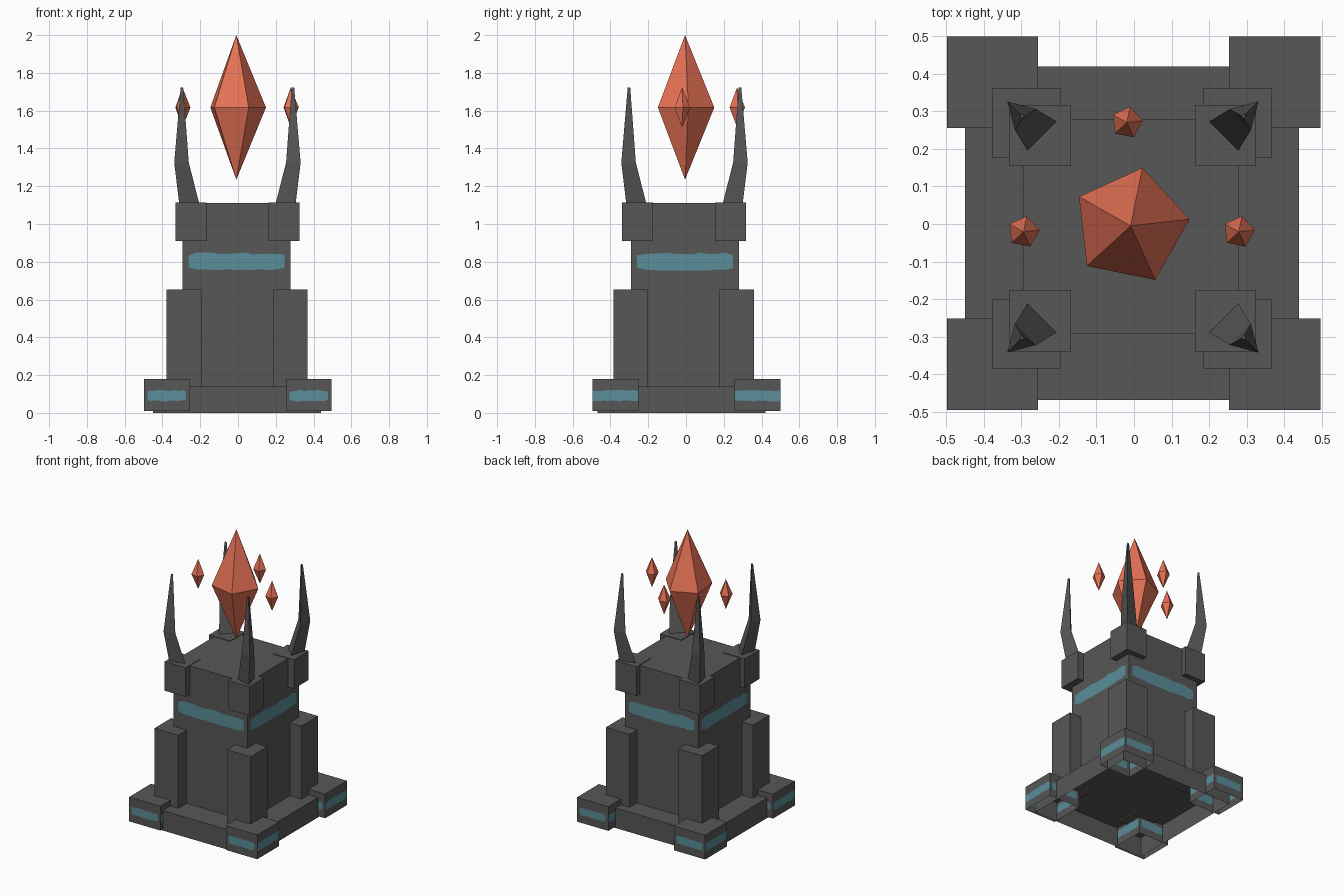
import bpy, bmesh, math, random
from mathutils import Vector

if "Cube" in bpy.data.objects:
    bpy.data.objects.remove(bpy.data.objects["Cube"])

random.seed(4)
CX, CY = -0.003, -0.008      # the stonework's slightly offset axis


def material(name, rgb):
    m = bpy.data.materials.new(name)
    m.diffuse_color = (*rgb, 1)
    m.use_nodes = True
    m.node_tree.nodes["Principled BSDF"].inputs["Base Color"].default_value = m.diffuse_color
    return m


STONE = material("dark stone", (0.095, 0.095, 0.095))
TEAL = material("teal stripe", (0.10, 0.27, 0.32))
CRYSTAL = material("orange crystal", (0.78, 0.165, 0.09))


def finish(name, bm, mats, recalc=True):
    bmesh.ops.remove_doubles(bm, verts=bm.verts, dist=1e-5)
    if recalc:
        bmesh.ops.recalc_face_normals(bm, faces=bm.faces)
    me = bpy.data.meshes.new(name)
    bm.to_mesh(me)
    bm.free()
    for m in mats:
        me.materials.append(m)
    ob = bpy.data.objects.new(name, me)
    bpy.context.collection.objects.link(ob)
    return ob


def box(name, x, y, z, open_bottom=False, stripe=None, margins=(0, 0), cols=12):
    """Box from (min, max) ranges; stripe=(low, high) cuts a ragged teal band
    into all four sides, margins are its end gaps on front/back and left/right."""
    bm = bmesh.new()
    ring = [(x[0], y[0]), (x[1], y[0]), (x[1], y[1]), (x[0], y[1])]

    def face(pts, mat=0):
        bm.faces.new([bm.verts.new(p) for p in pts]).material_index = mat

    face([(*p, z[1]) for p in ring])
    if not open_bottom:
        face([(*p, z[0]) for p in reversed(ring)])
    for i in range(4):
        a, b = Vector(ring[i]), Vector(ring[(i + 1) % 4])
        if not stripe:
            face([(*a, z[0]), (*b, z[0]), (*b, z[1]), (*a, z[1])])
            continue
        gap = margins[i % 2] / (b - a).length
        ts = [gap + (1 - 2 * gap) * k / cols for k in range(cols + 1)]
        if gap:
            ts = [0] + ts + [1]
        wob = (stripe[1] - stripe[0]) * 0.11
        rows = []
        for t in ts:
            p = a.lerp(b, t)
            end = gap and (t < gap + 1e-6 or t > 1 - gap - 1e-6)
            pinch = wob if end else 0
            lo = stripe[0] + random.uniform(0, wob) + pinch
            hi = stripe[1] - random.uniform(0, wob) - pinch
            rows.append([(*p, h) for h in (z[0], lo, hi, z[1])])
        for k in range(len(rows) - 1):
            r, s = rows[k], rows[k + 1]
            outside = gap and k in (0, len(rows) - 2)
            for j in range(3):
                face([r[j], s[j], s[j + 1], r[j + 1]], int(j == 1 and not outside))
    return finish(name, bm, [STONE, TEAL], recalc=False)


def corner_boxes(name, inner, outer, z, c, **kw):
    for sx, xn in ((-1, "left"), (1, "right")):
        for sy, yn in ((-1, "front"), (1, "back")):
            xr = sorted((c[0] + sx * inner, c[0] + sx * outer))
            yr = sorted((c[1] + sy * inner, c[1] + sy * outer))
            box(f"{name}_{yn}_{xn}", xr, yr, z, **kw)


# base slab with its four striped corner blocks (hollow underneath)
box("base_slab", (-0.45, 0.439), (-0.468, 0.42), (0, 0.14), open_bottom=True)
corner_boxes("base_corner", 0.254, 0.497, (0.01, 0.18), (-0.001, 0.002),
             open_bottom=True, stripe=(0.06, 0.122), margins=(0.02, 0))

# tower, buttresses and top corner blocks
box("tower", (-0.294, 0.278), (-0.292, 0.28), (0.14, 1.11),
    stripe=(0.752, 0.85), margins=(0.032, 0.032), open_bottom=True)
corner_boxes("buttress", 0.189, 0.373, (0.13, 0.652), (-0.005, -0.012))
corner_boxes("top_corner", 0.165, 0.328, (0.91, 1.114), (CX, -0.011))


# bent three-sided horns: (offset along each axis, height, radius)
def horn(name, sx, sy):
    bm = bmesh.new()
    rings = []
    for off, z, r in ((0.262, 1.10, 0.064), (0.302, 1.325, 0.046), (0.295, 1.722, 0.008)):
        out = math.atan2(sy, sx)
        rings.append([bm.verts.new((CX + sx * off + r * math.cos(out + k * math.tau / 3),
                                    CY + sy * off + r * math.sin(out + k * math.tau / 3), z))
                      for k in range(3)])
    for lo, hi in zip(rings, rings[1:]):
        for k in range(3):
            n = (k + 1) % 3
            bm.faces.new((lo[k], lo[n], hi[n], hi[k]))
    bm.faces.new(rings[-1])
    bm.faces.new(rings[0][::-1])
    finish(name, bm, [STONE])


for sx, xn in ((-1, "left"), (1, "right")):
    for sy, yn in ((-1, "front"), (1, "back")):
        horn(f"horn_{yn}_{xn}", sx, sy)


# floating five-sided crystals
def crystal(name, x, y, r, z0, zm, z1):
    bm = bmesh.new()
    top, bot = bm.verts.new((x, y, z1)), bm.verts.new((x, y, z0))
    ring = [bm.verts.new((x + r * math.cos(a), y + r * math.sin(a), zm))
            for a in (math.radians(6.5 + 72 * k) for k in range(5))]
    for k in range(5):
        a, b = ring[k], ring[(k + 1) % 5]
        bm.faces.new((a, b, top))
        bm.faces.new((b, a, bot))
    finish(name, bm, [CRYSTAL])


crystal("large_crystal", -0.009, -0.005, 0.158, 1.235, 1.617, 2.0)
for name, x, y in (("left", -0.294, -0.021), ("right", 0.279, -0.021), ("back", -0.019, 0.27)):
    crystal(f"small_crystal_{name}", x, y, 0.043, 1.512, 1.617, 1.722)
